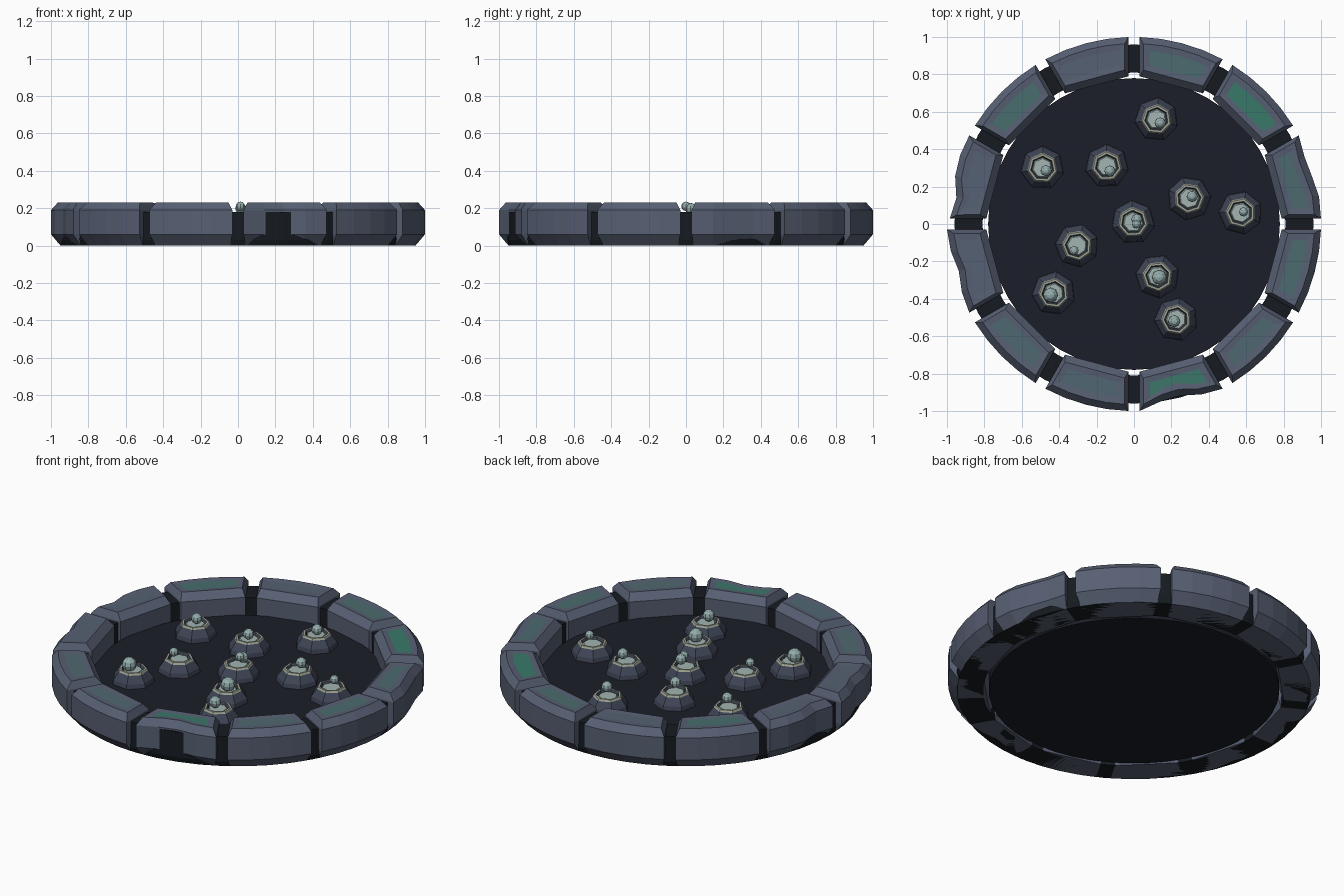
import bpy, bmesh, math, random
from mathutils import Vector

if "Cube" in bpy.data.objects:
    bpy.data.objects.remove(bpy.data.objects["Cube"])

random.seed(4)


def mat(name, rgb):
    m = bpy.data.materials.new(name)
    m.diffuse_color = (*rgb, 1)
    m.use_nodes = True
    m.node_tree.nodes["Principled BSDF"].inputs["Base Color"].default_value = m.diffuse_color
    return m


STONE = mat("slate", (0.095, 0.115, 0.17))
DARK = mat("dark_mortar", (0.008, 0.011, 0.015))
FLOOR = mat("dark_floor", (0.011, 0.013, 0.021))
POD = mat("pod_shell", (0.05, 0.06, 0.095))
RIM = mat("pale_rim", (0.36, 0.39, 0.31))
PALE = mat("pale_inside", (0.36, 0.46, 0.44))
PEARL = mat("pearl", (0.30, 0.42, 0.42))


def finish(name, bm, mats):
    bmesh.ops.recalc_face_normals(bm, faces=bm.faces[:])
    me = bpy.data.meshes.new(name)
    bm.to_mesh(me)
    bm.free()
    for m in mats:
        me.materials.append(m)
    ob = bpy.data.objects.new(name, me)
    bpy.context.collection.objects.link(ob)
    return ob


def loft(bm, loops, mat_ids=None, closed=False):
    """Bridge equal-length point loops; cap the ends unless closed."""
    rows = [[bm.verts.new(p) for p in l] for l in loops]
    pairs = list(zip(rows, rows[1:]))
    if closed:
        pairs.append((rows[-1], rows[0]))
    for k, (a, b) in enumerate(pairs):
        n = len(a)
        for i in range(n):
            f = bm.faces.new((a[i], a[(i + 1) % n], b[(i + 1) % n], b[i]))
            f.material_index = mat_ids[k] if mat_ids else 0
    if not closed:
        bm.faces.new(rows[0][::-1])
        f = bm.faces.new(rows[-1])
        f.material_index = mat_ids[-1] if mat_ids else 0


def circle(r, z, n, x=0, y=0, rot=0):
    return [(x + r * math.cos(rot + math.tau * i / n),
             y + r * math.sin(rot + math.tau * i / n), z) for i in range(n)]


# ring stones: chamfered blocks with a curved outer side and straight inner side
N = 5
SPAN = math.tau / 12
green = [0.35, 1, 0.4, 0, 0.5, 0, 0, 0.25, 0.2, 0.9, 0.25, 0.4]
dents = {5: (0, 0, 0.01, 0.04, 0.015), 9: (0, 0.04, 0.05, 0.02, 0),
         6: (0, 0.01, 0.03, 0.01, 0), 0: (0, 0, 0.015, 0.02, 0)}


def stone_loop(k, d_out, d_in, gap, z):
    a0, a1 = k * SPAN, (k + 1) * SPAN
    dent = dents.get(k, (0,) * N)
    ro, ri = 1.0 - d_out, 0.79 + d_in
    go, gi = math.asin(gap / ro), math.asin(gap / ri)
    pts = []
    for i in range(N):
        a = a0 + go + (a1 - a0 - 2 * go) * i / (N - 1)
        r = ro - dent[i]
        pts.append(Vector((r * math.cos(a), r * math.sin(a), z)))
    p = Vector((ri * math.cos(a1 - gi), ri * math.sin(a1 - gi), z))
    q = Vector((ri * math.cos(a0 + gi), ri * math.sin(a0 + gi), z))
    return pts + [p.lerp(q, i / (N - 1)) for i in range(N)]


for k in range(12):
    bm = bmesh.new()
    loft(bm, [stone_loop(k, *lv) for lv in (
        (0.05, 0.02, 0.04, 0.0), (0.0, 0.0, 0.03, 0.06), (0.0, 0.0, 0.03, 0.19),
        (0.035, 0.035, 0.05, 0.23), (0.07, 0.06, 0.085, 0.227))],
        [0, 0, 0, 0, 1])
    g = green[k]
    base, moss = (0.09, 0.12, 0.17), (0.04, 0.19, 0.14)
    panel = mat("stone_top_%d" % k, [b + (m - b) * g for b, m in zip(base, moss)])
    finish("ring_stone_%d" % k, bm, [STONE, panel])

# dark mortar ring behind the stones
bm = bmesh.new()
loft(bm, [circle(r, z, 48) for r, z in
          ((0.81, 0.0), (0.95, 0.0), (0.96, 0.03), (0.96, 0.18), (0.81, 0.18))],
     closed=True)
finish("mortar_ring", bm, [DARK])

# floor disc
bm = bmesh.new()
loft(bm, [circle(0.78, 0.0, 48), circle(0.78, 0.09, 48)])
finish("floor_disc", bm, [FLOOR])

# pods: x, y, then pearl offset x, y and pearl radius
pods = [(0.12, 0.56, 0.02, -0.02, 0.03), (-0.49, 0.30, 0.02, -0.015, 0.03),
        (-0.145, 0.31, 0.016, -0.027, 0.03), (0.295, 0.137, 0.016, 0.01, 0.03),
        (0.57, 0.06, 0.016, 0.005, 0.025), (-0.005, 0.01, 0.02, 0.015, 0.03),
        (-0.305, -0.115, -0.016, -0.027, 0.025), (-0.43, -0.37, -0.016, -0.01, 0.04),
        (0.125, -0.28, 0.01, -0.005, 0.04), (0.225, -0.51, -0.01, -0.01, 0.033)]
profile = [(0.118, 0.085), (0.112, 0.115), (0.082, 0.155), (0.076, 0.166),
           (0.064, 0.166), (0.056, 0.15), (0.05, 0.158)]
for i, (x, y, dx, dy, r) in enumerate(pods):
    rot = random.uniform(0, math.tau)
    bm = bmesh.new()
    loft(bm, [circle(pr, z, 7, x, y, rot) for pr, z in profile],
         [0, 0, 1, 1, 0, 2, 2])
    finish("pod_%d" % i, bm, [POD, RIM, PALE])
    # pearl resting in the pod
    bm = bmesh.new()
    bmesh.ops.create_uvsphere(bm, u_segments=8, v_segments=6, radius=r)
    bmesh.ops.translate(bm, verts=bm.verts[:], vec=(x + dx, y + dy, 0.228 - r))
    finish("pearl_%d" % i, bm, [PEARL])

# second small pearl in the middle pod
bm = bmesh.new()
bmesh.ops.create_uvsphere(bm, u_segments=8, v_segments=6, radius=0.025)
bmesh.ops.translate(bm, verts=bm.verts[:], vec=(0.013, 0.0, 0.21))
finish("small_pearl", bm, [PEARL])
